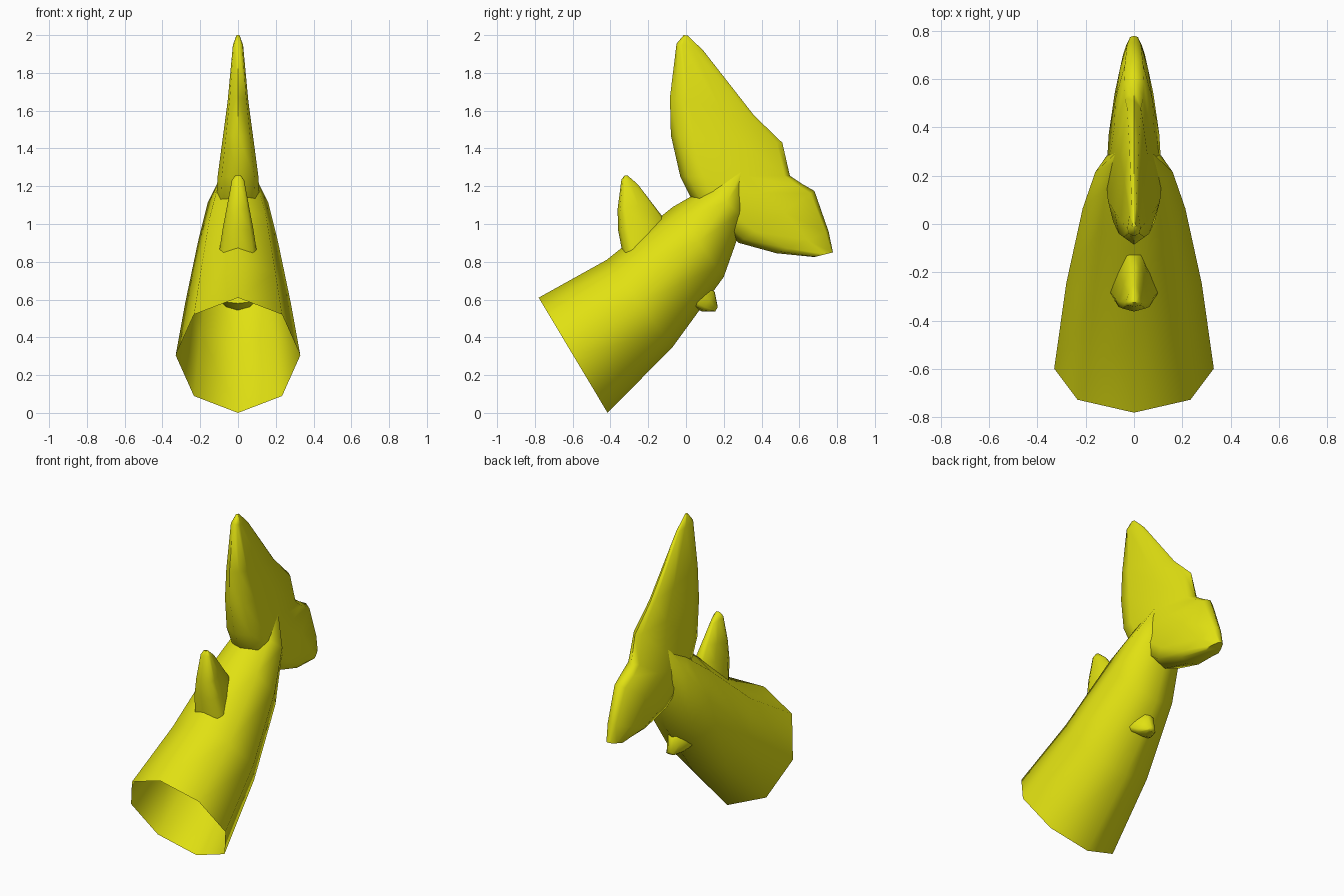
import bpy, bmesh, math

if "Cube" in bpy.data.objects:
    bpy.data.objects.remove(bpy.data.objects["Cube"])

yellow = bpy.data.materials.new("yellow")
yellow.diffuse_color = (0.75, 0.75, 0.006, 1)
yellow.use_nodes = True
yellow.node_tree.nodes["Principled BSDF"].inputs["Base Color"].default_value = yellow.diffuse_color


def loft(name, rings, cap_start, cap_end, angle):
    """Skin a list of equal-length closed rings of points."""
    bm = bmesh.new()
    loops = [[bm.verts.new(p) for p in ring] for ring in rings]
    n = len(loops[0])
    for a, b in zip(loops, loops[1:]):
        for i in range(n):
            j = (i + 1) % n
            bm.faces.new((a[i], a[j], b[j], b[i]))
    if cap_start:
        bm.faces.new(loops[0][::-1])
    if cap_end:
        bm.faces.new(loops[-1])
    bmesh.ops.recalc_face_normals(bm, faces=bm.faces)
    me = bpy.data.meshes.new(name)
    bm.to_mesh(me)
    bm.free()
    me.materials.append(yellow)
    ob = bpy.data.objects.new(name, me)
    bpy.context.collection.objects.link(ob)
    bpy.ops.object.select_all(action='DESELECT')
    ob.select_set(True)
    bpy.context.view_layer.objects.active = ob
    bpy.ops.object.shade_smooth_by_angle(angle=math.radians(angle))
    return ob


def tube_ring(top, bottom, half_width):
    """Eight-sided ring between a top and a bottom (y, z) point."""
    pts = []
    for k in range(8):
        a = k * math.pi / 4
        t = (1 - math.cos(a)) / 2
        pts.append((half_width * math.sin(a),
                    top[0] + t * (bottom[0] - top[0]),
                    top[1] + t * (bottom[1] - top[1])))
    return pts


# Teardrop fin section: (fraction from leading to trailing edge, relative half width)
SECTION = [(0.07, 0.8), (0.22, 1.0), (0.6, 0.72), (0.95, 0.36)]


def fin_ring(lead, trail, half_width):
    side = [(t, w) for t, w in SECTION]
    outline = [(0, 0)] + side + [(1, 0)] + [(t, -w) for t, w in reversed(side)]
    return [(w * half_width,
             lead[0] + t * (trail[0] - lead[0]),
             lead[1] + t * (trail[1] - lead[1])) for t, w in outline]


def fin(name, sections):
    return loft(name, [fin_ring(*s) for s in sections], True, True, 60)


# Tapering hollow body, open at the front
loft("body", [tube_ring(*r) for r in [
    ((-0.78, 0.61), (-0.415, 0.0), 0.33),
    ((-0.42, 0.81), (-0.07, 0.35), 0.28),
    ((-0.07, 1.09), (0.20, 0.72), 0.212),
    ((0.12, 1.20), (0.31, 1.03), 0.16),
    ((0.26, 1.295), (0.32, 1.25), 0.08),
]], False, True, 60)

# Two-lobed tail fin, from upper tip to lower tip
fin("tail_fin", [
    ((-0.012, 2.0), (0.008, 1.998), 0.008),
    ((-0.05, 1.955), (0.09, 1.92), 0.027),
    ((-0.085, 1.67), (0.36, 1.575), 0.055),
    ((-0.08, 1.47), (0.51, 1.43), 0.08),
    ((-0.03, 1.25), (0.55, 1.255), 0.108),
    ((0.05, 1.09), (0.61, 1.215), 0.116),
    ((0.28, 0.90), (0.68, 1.175), 0.105),
    ((0.48, 0.845), (0.755, 0.96), 0.08),
    ((0.68, 0.825), (0.778, 0.85), 0.045),
])

# Upper fin on the back
fin("dorsal_fin", [
    ((-0.325, 1.258), (-0.308, 1.256), 0.014),
    ((-0.342, 1.235), (-0.255, 1.21), 0.033),
    ((-0.362, 1.08), (-0.175, 1.105), 0.06),
    ((-0.36, 0.97), (-0.11, 1.02), 0.08),
    ((-0.325, 0.79), (-0.10, 0.92), 0.105),
])

# Small fin under the belly
fin("belly_fin", [
    ((0.0, 0.58), (0.10, 0.70), 0.095),
    ((0.045, 0.555), (0.14, 0.652), 0.08),
    ((0.085, 0.537), (0.152, 0.64), 0.06),
    ((0.155, 0.537), (0.168, 0.56), 0.028),
])
